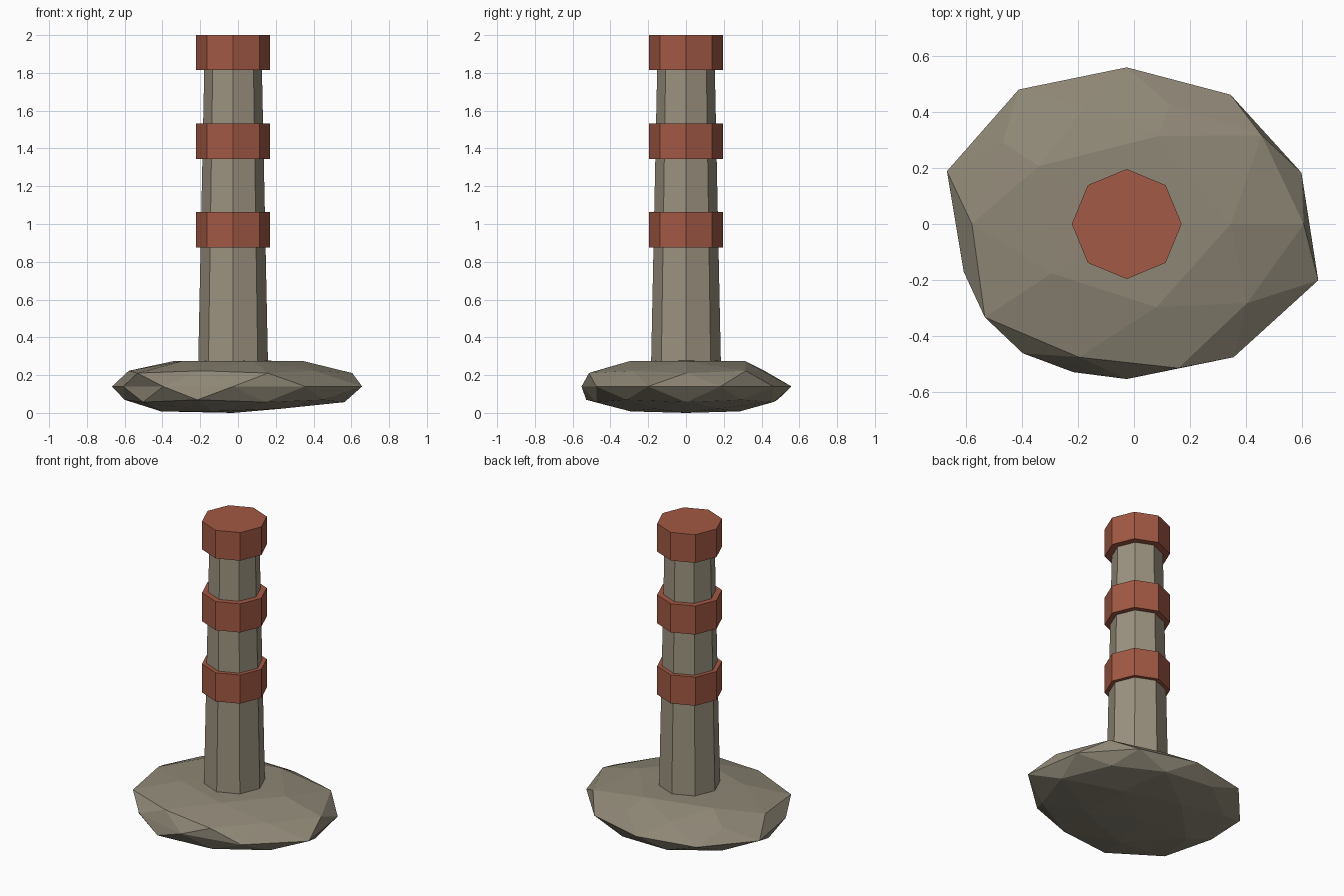
import bpy, math

if "Cube" in bpy.data.objects:
    bpy.data.objects.remove(bpy.data.objects["Cube"])

CX = -0.026


def material(name, rgb):
    m = bpy.data.materials.new(name)
    m.diffuse_color = (*rgb, 1)
    m.use_nodes = True
    m.node_tree.nodes["Principled BSDF"].inputs["Base Color"].default_value = m.diffuse_color
    return m


stone_dark = material("rock_stone", (0.27, 0.24, 0.18))
stone = material("column_stone", (0.33, 0.29, 0.215))
red = material("red_band", (0.36, 0.10, 0.058))


def octagon(name, z0, z1, r0, r1, mat):
    bpy.ops.mesh.primitive_cone_add(vertices=8, radius1=r0, radius2=r1,
                                    depth=z1 - z0, location=(CX, 0, (z0 + z1) / 2))
    ob = bpy.context.object
    ob.name = name
    ob.data.materials.append(mat)


# Base boulder: flattened icosphere, each ring pushed in or out by angle
rings = {
    "top": [1.12, 1, 1.10, 1, 1.17, 1, 1.0, 1, 1.04, 1],
    "upper": [1.12, 1.11, 0.88, 0.90, 0.97, 1.03, 1.11, 1.03, 1.06, 0.99],
    "middle": [1.04, 1.0, 0.98, 1.04, 1.07, 0.97, 1.0, 0.97, 1.03, 1.14],
    "lower": [1.10, 0.98, 1.0, 1.0, 1.0, 1.02, 1.10, 1.09, 1.03, 1.05],
    "bottom": [1, 0.95, 1, 1.0, 1, 1.15, 1, 1.03, 1, 0.95],
}
bpy.ops.mesh.primitive_ico_sphere_add(subdivisions=2, radius=1)
rock = bpy.context.object
rock.name = "base_rock"
rock.data.materials.append(stone_dark)
for v in rock.data.vertices:
    x, y, z = v.co
    f = 1.0
    if abs(z) < 0.95:
        deg = math.degrees(math.atan2(y, x)) % 360
        if abs(z) < 0.2:
            f = rings["middle"][round((deg - 18) / 36) % 10]
        else:
            key = ("top" if z > 0.7 else "upper") if z > 0 else \
                  ("bottom" if z < -0.7 else "lower")
            f = rings[key][round(deg / 36) % 10]
    h = max(-0.136, min(0.138, z * 0.158))
    v.co = (CX + x * 0.63 * f, y * 0.57 * f, 0.14 + h)
low = min(v.co.z for v in rock.data.vertices)
for v in rock.data.vertices:
    if v.co.z < low + 0.003:
        v.co.z = 0.022 if v.co.x > 0.15 else 0.008
    if abs(v.co.x - CX) < 0.01 and abs(v.co.y) < 0.01 and v.co.z < 0.1:
        v.co.z = 0.0

# Tapered eight-sided column
octagon("column", 0.2, 1.9, 0.186, 0.151, stone)

# Red bands
for i, (z0, z1) in enumerate([(0.875, 1.063), (1.343, 1.531), (1.815, 2.0)]):
    octagon(f"band_{i + 1}", z0, z1, 0.196, 0.196, red)
